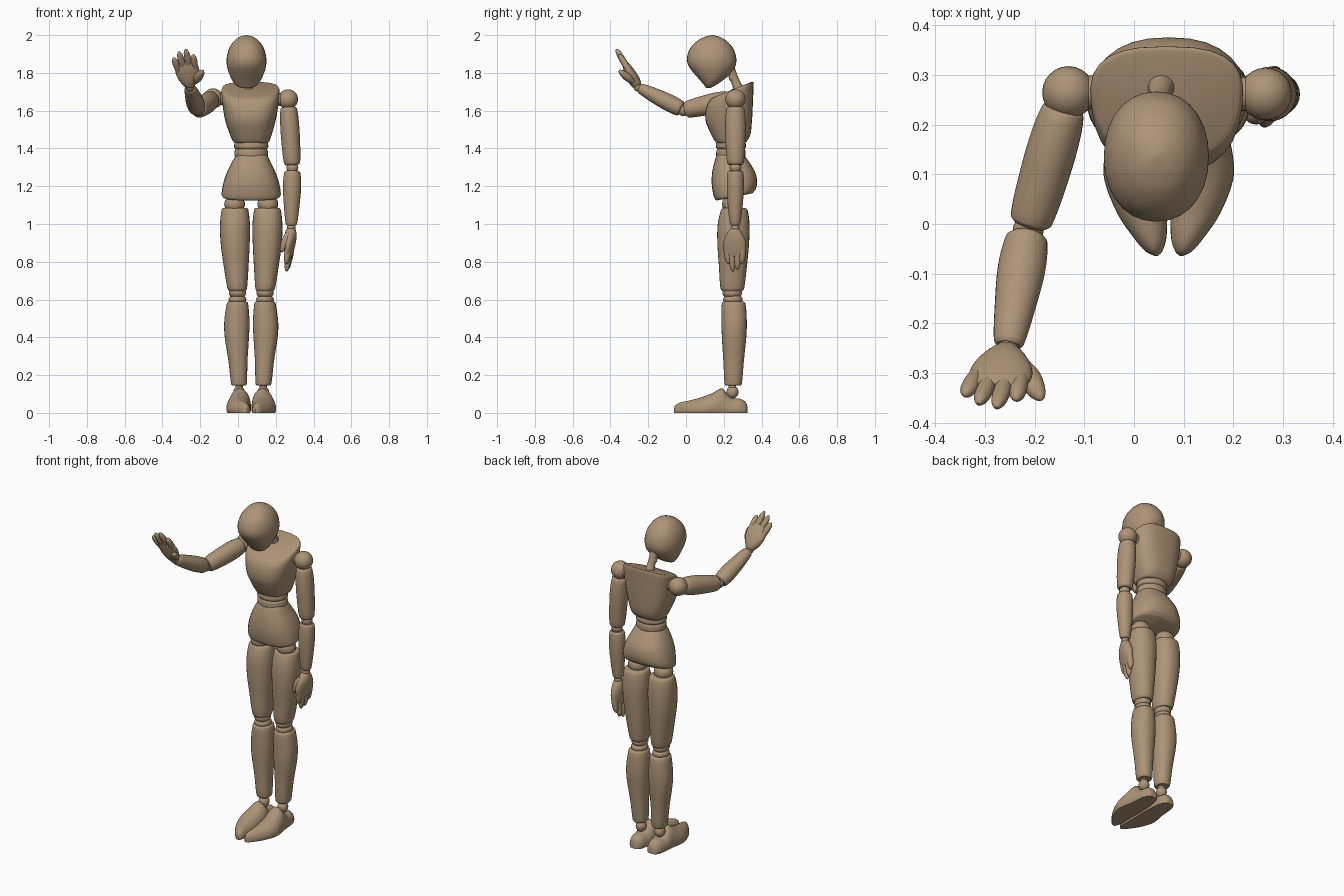
import bpy, bmesh, math
from mathutils import Vector, Matrix

if "Cube" in bpy.data.objects:
    bpy.data.objects.remove(bpy.data.objects["Cube"], do_unlink=True)

TAN = (0.42, 0.295, 0.185, 1)
wood = bpy.data.materials.new("tan_wood")
wood.use_nodes = True
wood.diffuse_color = TAN
wood.node_tree.nodes["Principled BSDF"].inputs["Base Color"].default_value = TAN
wood.node_tree.nodes["Principled BSDF"].inputs["Roughness"].default_value = 0.6

MID = 0.07          # x of the body's centre line
SIDES = 28


def finish(name, bm):
    bmesh.ops.recalc_face_normals(bm, faces=bm.faces[:])
    mesh = bpy.data.meshes.new(name)
    bm.to_mesh(mesh)
    bm.free()
    mesh.materials.append(wood)
    obj = bpy.data.objects.new(name, mesh)
    bpy.context.collection.objects.link(obj)
    bpy.ops.object.select_all(action="DESELECT")
    obj.select_set(True)
    bpy.context.view_layer.objects.active = obj
    bpy.ops.object.shade_smooth_by_angle(angle=math.radians(40))
    return obj


def smooth_path(rows, steps=4):
    """Chord-length Hermite interpolation through the cross-sections."""
    p = [Vector(r) for r in rows]
    t = [0.0]
    for a, b in zip(p, p[1:]):
        t.append(t[-1] + (b - a).length)
    last = len(p) - 1

    def slope(i):
        lo, hi = max(i - 1, 0), min(i + 1, last)
        return (p[hi] - p[lo]) / (t[hi] - t[lo])

    out = []
    for i in range(last):
        d = t[i + 1] - t[i]
        for k in range(steps):
            u = k / steps
            out.append(p[i] * (2*u**3 - 3*u*u + 1) + slope(i) * d * (u**3 - 2*u*u + u)
                       + p[i + 1] * (3*u*u - 2*u**3) + slope(i + 1) * d * (u**3 - u*u))
    return out + [p[-1]]


def loft(name, rows, matrix=Matrix(), power=2.0, taper=0.0, floor=None):
    """rows: z, centre x, half width x, centre y, half width y, tilt"""
    bm = bmesh.new()
    rings = []
    for z, cx, rx, cy, ry, tilt in smooth_path(rows):
        ring = []
        for k in range(SIDES):
            a = math.tau * k / SIDES
            c, s = math.cos(a), math.sin(a)
            ex = math.copysign(abs(c) ** (2 / power), c)
            ey = math.copysign(abs(s) ** (2 / power), s)
            y = cy + ry * ey
            if floor is not None:
                y = max(y, floor)
            v = Vector((cx + rx * ex * (1 + taper * ey), y, z + tilt * ry * ey))
            ring.append(bm.verts.new(matrix @ v))
        rings.append(ring)
    for low, high in zip(rings, rings[1:]):
        for k in range(SIDES):
            n = (k + 1) % SIDES
            bm.faces.new((low[k], low[n], high[n], high[k]))
    bm.faces.new(rings[0])
    bm.faces.new(rings[-1])
    return finish(name, bm)


def spans(rows):
    """Turn front and back y limits into a centre and a half width."""
    return [(z, cx, rx, (y0 + y1) / 2, (y1 - y0) / 2, tilt) for z, cx, rx, y0, y1, tilt in rows]


def ball(name, centre, size):
    bm = bmesh.new()
    bmesh.ops.create_uvsphere(bm, u_segments=24, v_segments=14, radius=1,
                              matrix=Matrix.Translation(centre) @ Matrix.Diagonal((*size, 1)))
    return finish(name, bm)


def frame(start, end, side, flip=1):
    start, z = Vector(start), (Vector(end) - Vector(start)).normalized()
    x = Vector(side)
    x = (x - z * x.dot(z)).normalized()
    m = Matrix((x, z.cross(x) * flip, z)).transposed().to_4x4()
    return Matrix.Translation(start) @ m


def limb(name, start, end, profile, side=(1, 0, 0)):
    """profile: fraction of the length, half width across side, half depth"""
    length = (Vector(end) - Vector(start)).length
    rows = [(f * length, 0, rx, 0, ry, 0) for f, rx, ry in profile]
    return loft(name, rows, frame(start, end, side))


# Head, bowed forward to a narrow chin
loft("head", spans([
    (1.72, .045, .025, .108, .130, 0), (1.73, .045, .05, .10, .15, 0),
    (1.76, .045, .075, .075, .195, 0), (1.80, .045, .093, .04, .24, 0),
    (1.84, .045, .104, .012, .263, 0), (1.88, .045, .105, .005, .266, 0),
    (1.93, .045, .092, .022, .25, 0), (1.97, .045, .065, .06, .215, 0),
    (1.99, .045, .037, .098, .18, 0), (2.0, .045, .006, .133, .145, 0)]), power=2.15)
limb("neck", (.055, .28, 1.71), (.05, .235, 1.82), [(0, .028, .028), (.5, .022, .022), (1, .025, .025)])
ball("neck_ball", (.05, .25, 1.775), (.024, .024, .024))

# Chest with a forward sloping top
loft("chest", spans([
    (1.43, .07, .085, .165, .305, 0), (1.436, .07, .094, .155, .32, 0),
    (1.47, .068, .108, .135, .34, 0), (1.53, .066, .127, .108, .348, 0),
    (1.58, .066, .139, .102, .352, .1), (1.63, .066, .147, .104, .355, .25),
    (1.685, .066, .152, .114, .358, .4), (1.706, .066, .148, .13, .356, .4),
    (1.712, .066, .138, .145, .348, .4)]), power=2.7, taper=.1)

# Waist ball between two short collars
loft("waist", [(z, MID, r, .238, r * .88, 0) for z, r in
               ((1.35, .078), (1.36, .088), (1.39, .087), (1.398, .082),
                (1.406, .09), (1.43, .088), (1.445, .078))])

# Pelvis
loft("pelvis", spans([
    (1.368, .073, .075, .17, .30, 0), (1.362, .073, .084, .162, .31, 0),
    (1.32, .07, .106, .148, .34, 0), (1.27, .07, .13, .138, .368, 0),
    (1.22, .07, .147, .136, .376, .05), (1.17, .07, .156, .145, .37, .15),
    (1.15, .07, .155, .155, .358, .2), (1.143, .07, .147, .163, .35, .2)]), power=2.4)

# Legs
for label, s in (("right", -1), ("left", 1)):
    def x(d):
        return MID + s * d
    ball(label + "_hip", (x(.088), .245, 1.105), (.055, .055, .05))
    loft(label + "_thigh", spans([
        (1.085, x(.086), .06, .20, .31, 0), (1.077, x(.086), .07, .187, .325, 0),
        (1.0, x(.086), .079, .168, .336, 0), (.9, x(.085), .077, .166, .334, 0),
        (.78, x(.08), .066, .174, .323, 0), (.66, x(.074), .052, .182, .308, 0),
        (.646, x(.073), .045, .19, .30, 0)]), power=2.2)
    ball(label + "_knee_upper", (x(.073), .245, .635), (.046, .052, .032))
    ball(label + "_knee_lower", (x(.073), .248, .60), (.047, .052, .03))
    loft(label + "_shin", spans([
        (.59, x(.073), .047, .20, .305, 0), (.58, x(.073), .056, .19, .315, 0),
        (.48, x(.076), .067, .188, .322, 0), (.40, x(.076), .064, .19, .319, 0),
        (.27, x(.07), .05, .198, .306, 0), (.155, x(.065), .042, .204, .296, 0),
        (.144, x(.065), .036, .21, .29, 0)]), power=2.2)
    ball(label + "_ankle", (x(.064), .246, .11), (.03, .032, .034))
    limb(label + "_ankle_peg", (x(.064), .246, .09), (x(.064), .246, .16), [(0, .02, .02), (1, .02, .02)])
    # Foot: sections from toe to heel, flat sole
    foot = [(-.064, .026, .004, .025), (-.055, .03, .017, .042), (-.03, .037, .032, .055),
            (.02, .053, .05, .066), (.09, .066, .064, .085), (.14, .065, .064, .105),
            (.19, .06, .058, .13), (.215, .06, .056, .105), (.245, .06, .053, .08),
            (.29, .06, .046, .074), (.315, .06, .034, .058), (.325, .06, .02, .035)]
    to_world = Matrix(((1, 0, 0, 0), (0, 0, 1, 0), (0, 1, 0, 0), (0, 0, 0, 1)))
    loft(label + "_foot", [(y, x(d), w, h * .25, h * .75, 0) for y, d, w, h in foot], to_world, floor=0)


# Hands: palm, four fingers and a thumb in a frame along the hand
def hand(label, wrist, tip, side, flip, spread, thumb_tip):
    m = frame(wrist, tip, side, flip)
    loft(label + "_palm", [(z, 0, w, 0, d, 0) for z, w, d in
         ((0, .018, .016), (.012, .03, .026), (.05, .052, .031), (.09, .063, .027),
          (.125, .06, .021), (.15, .05, .014), (.156, .042, .008))], m)
    fingers = (("little", -.046, -.062, .19), ("ring", -.016, -.03, .222),
               ("middle", .015, .008, .233), ("index", .042, .043, .195))
    taper = [(0, .015, .016), (.5, .0175, .017), (.8, .015, .014), (.95, .008, .008), (1, .002, .002)]
    for finger, base, end, reach in fingers:
        limb(f"{label}_{finger}_finger", m @ Vector((base, 0, .1)),
             m @ Vector((end * spread, .004, reach)), taper, side)
    limb(label + "_thumb", m @ Vector((.03, .008, .03)), m @ Vector(thumb_tip),
         [(0, .014, .014), (.4, .024, .021), (.75, .019, .017), (.94, .01, .009), (1, .002, .002)], side)


# Arms: shoulder, elbow and wrist points for each pose
UPPER = [(0, .03, .035), (.03, .043, .047), (.3, .05, .055), (.65, .049, .052), (.96, .043, .044), (1, .034, .035)]
LOWER = [(0, .034, .034), (.04, .043, .042), (.3, .048, .045), (.65, .041, .039), (.96, .031, .028), (1, .024, .022)]
ARMS = (("right", (-.132, .265, 1.665), (-.213, -.012, 1.602), (-.255, -.255, 1.725), (-.288, -.375, 1.945),
         (1, 0, 0), -1, 1, (.085, .045, .115)),
        ("left", (.265, .262, 1.66), (.288, .262, 1.298), (.282, .26, .98), (.262, .252, .75),
         (-.2, -1, 0), 1, .65, (.045, .032, .135)))
for label, shoulder, elbow, wrist, tip, side, flip, spread, thumb in ARMS:
    sh, el, wr = Vector(shoulder), Vector(elbow), Vector(wrist)
    inward = MID - sh.x
    ball(label + "_shoulder", sh, (.053, .053, .053))
    limb(label + "_shoulder_peg", sh, sh + Vector((inward * .5, 0, 0)),
         [(0, .034, .034), (1, .034, .034)], (0, 1, 0))
    limb(label + "_upper_arm", sh.lerp(el, .11), sh.lerp(el, .96), UPPER)
    ball(label + "_elbow", el, (.031, .031, .031))
    limb(label + "_forearm", el.lerp(wr, .05), el.lerp(wr, .96), LOWER)
    ball(label + "_wrist", wr, (.023, .023, .023))
    hand(label + "_hand", wr, tip, side, flip, spread, thumb)
